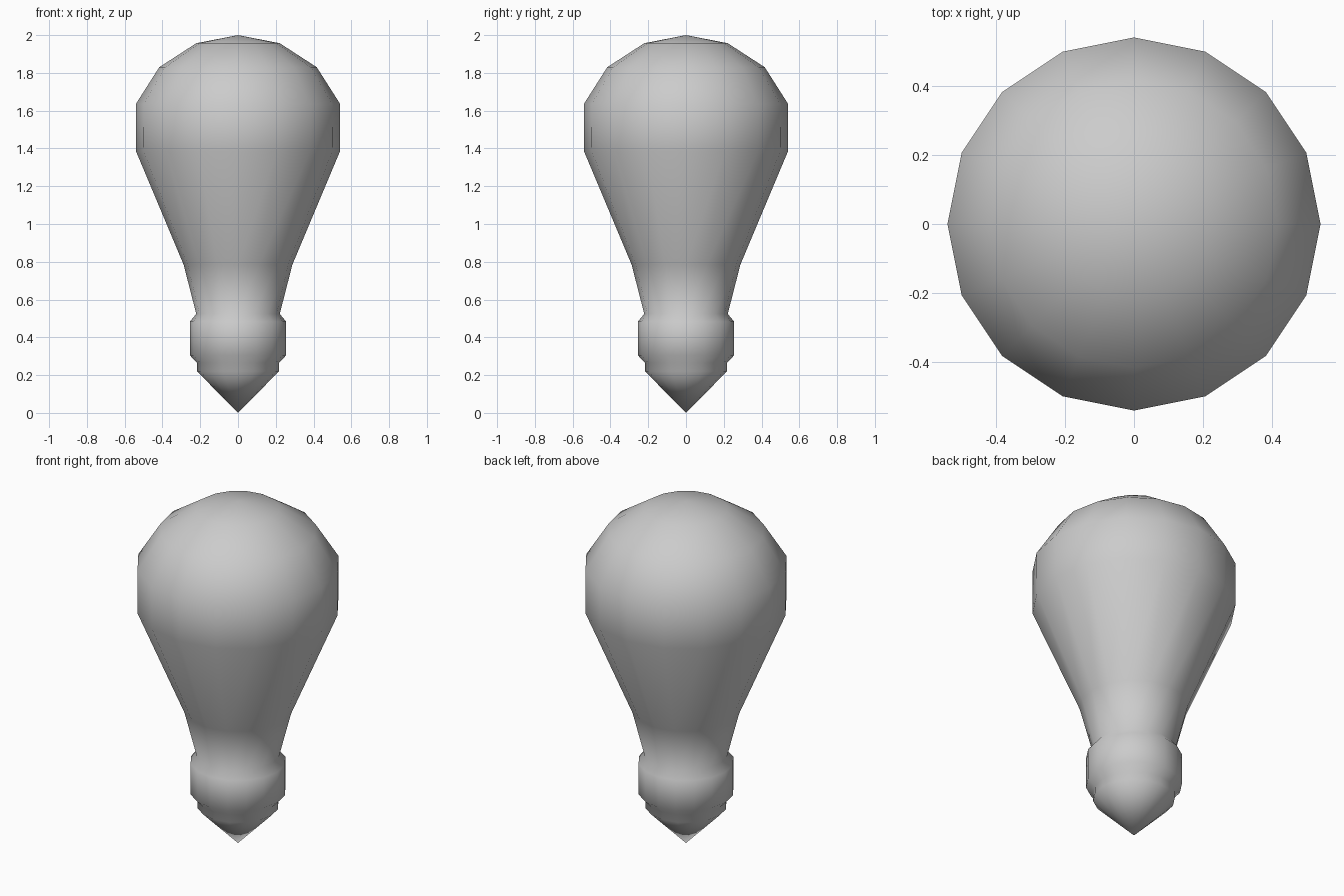
import bpy, bmesh, math

if "Cube" in bpy.data.objects:
    bpy.data.objects.remove(bpy.data.objects["Cube"])

SIDES = 16

# Half profile (radius, height) from contact tip to crown
PROFILE = [
    (0.217, 0.22), (0.217, 0.265), (0.255, 0.305), (0.255, 0.483),  # screw base
    (0.221, 0.524), (0.288, 0.785),                                 # neck
    (0.54, 1.385), (0.541, 1.635), (0.417, 1.83), (0.221, 1.957),   # glass
]


def lathe(name, profile, bottom, top):
    bm = bmesh.new()
    rings = []
    for r, z in profile:
        rings.append([bm.verts.new((r * math.cos(i * math.tau / SIDES),
                                    r * math.sin(i * math.tau / SIDES), z))
                      for i in range(SIDES)])
    low, high = bm.verts.new((0, 0, bottom)), bm.verts.new((0, 0, top))
    for i in range(SIDES):
        j = (i + 1) % SIDES
        bm.faces.new((low, rings[0][j], rings[0][i]))
        for a, b in zip(rings, rings[1:]):
            bm.faces.new((a[i], a[j], b[j], b[i]))
        bm.faces.new((rings[-1][i], rings[-1][j], high))
    for f in bm.faces:
        f.smooth = True
    mesh = bpy.data.meshes.new(name)
    bm.to_mesh(mesh)
    bm.free()
    obj = bpy.data.objects.new(name, mesh)
    bpy.context.collection.objects.link(obj)
    return obj


# Light bulb: one continuous smooth-shaded turned body
lathe("light_bulb", PROFILE, 0.0, 2.0)
